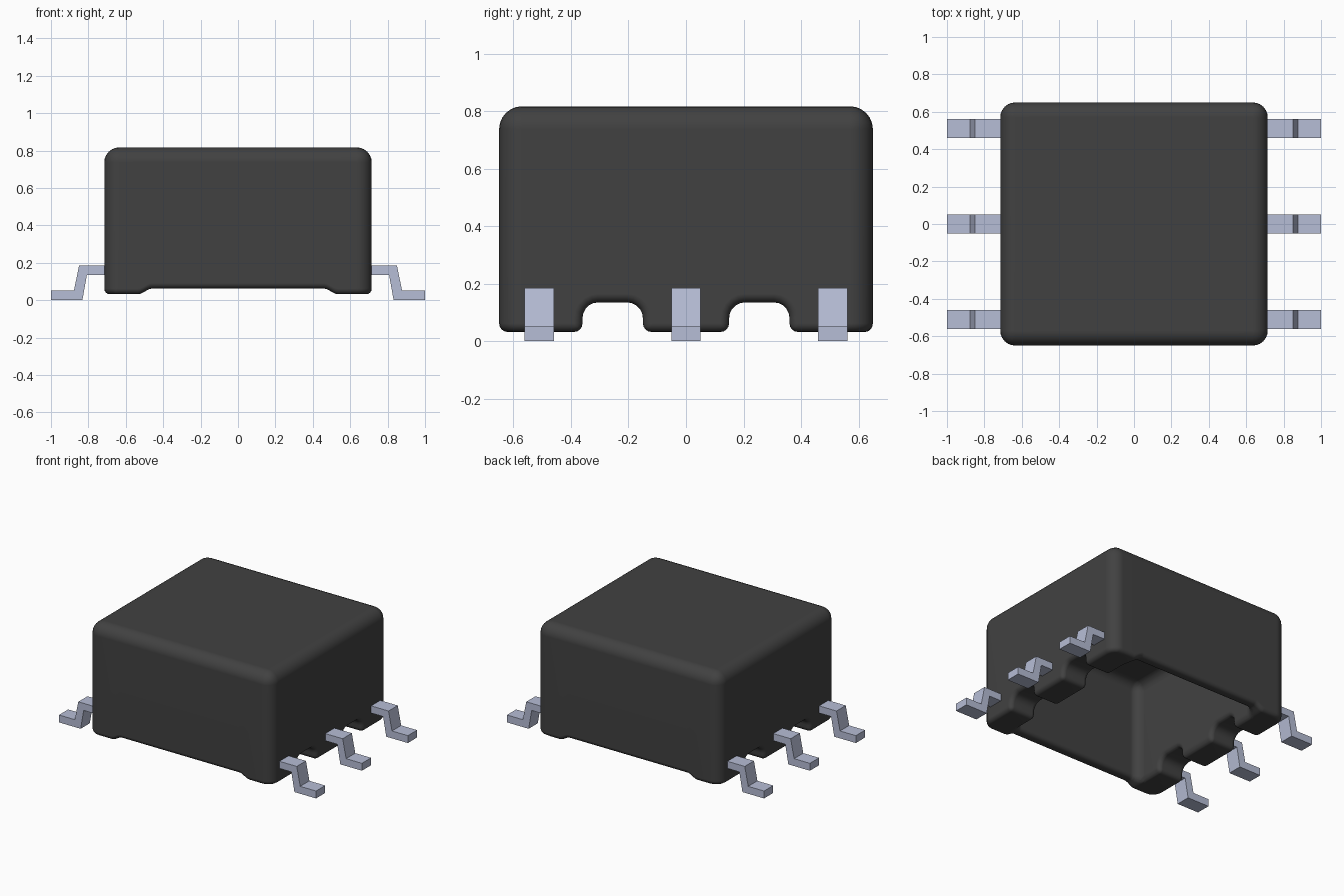
import bpy, bmesh, math
from mathutils import Vector

if "Cube" in bpy.data.objects:
    bpy.data.objects.remove(bpy.data.objects["Cube"], do_unlink=True)


def material(name, rgb, rough):
    m = bpy.data.materials.new(name)
    m.use_nodes = True
    m.diffuse_color = (*rgb, 1)
    bsdf = m.node_tree.nodes["Principled BSDF"]
    bsdf.inputs["Base Color"].default_value = (*rgb, 1)
    bsdf.inputs["Roughness"].default_value = rough
    return m


BLACK = material("black plastic", (0.053, 0.053, 0.053), 0.6)
TIN = material("tin metal", (0.47, 0.51, 0.67), 0.5)


def make_object(name, bm, mat=None):
    bmesh.ops.recalc_face_normals(bm, faces=bm.faces)
    mesh = bpy.data.meshes.new(name)
    bm.to_mesh(mesh)
    bm.free()
    ob = bpy.data.objects.new(name, mesh)
    bpy.context.collection.objects.link(ob)
    if mat:
        mesh.materials.append(mat)
    return ob


def rounded_box(name, half_x, half_y, low, high, radius, mat=None):
    """Box with rounded upright corners and a rounded top."""
    bm = bmesh.new()
    bmesh.ops.create_cube(bm, size=2)
    for v in bm.verts:
        v.co = Vector((v.co.x * half_x, v.co.y * half_y, high if v.co.z > 0 else low))
    middle = (low + high) / 2
    edges = [e for e in bm.edges if max(v.co.z for v in e.verts) > middle]
    bmesh.ops.bevel(bm, geom=edges, offset=radius, segments=6, profile=0.5, affect="EDGES")
    return make_object(name, bm, mat)


def prism(name, outline, axis, start, end, mat=None):
    """Extrude a 2D outline (across, height) along the x or y axis."""
    bm = bmesh.new()
    place = (lambda a, h: (start, a, h)) if axis == "x" else (lambda a, h: (a, start, h))
    face = bm.faces.new([bm.verts.new(place(a, h)) for a, h in outline])
    new = bmesh.ops.extrude_face_region(bm, geom=[face])["geom"]
    shift = Vector((end - start, 0, 0) if axis == "x" else (0, end - start, 0))
    bmesh.ops.translate(bm, vec=shift, verts=[g for g in new if isinstance(g, bmesh.types.BMVert)])
    return make_object(name, bm, mat)


def arch(left, right, top, radius, steps=5):
    """Slot outline with rounded upper corners, open downwards."""
    points = [(left, -0.2)]
    for centre, begin in ((left + radius, math.pi), (right - radius, math.pi / 2)):
        for i in range(steps + 1):
            t = begin - i / steps * math.pi / 2
            points.append((centre + radius * math.cos(t), top - radius + radius * math.sin(t)))
    return points + [(right, -0.2)]


def lift_rim(mesh, inner, outer, rise, steps=6):
    """Raise the lower rim between the corner feet, with a soft ramp."""
    bm = bmesh.new()
    bm.from_mesh(mesh)
    for side in (-1, 1):
        for i in range(steps + 1):
            x = side * (inner + (outer - inner) * i / steps)
            bmesh.ops.bisect_plane(bm, geom=bm.verts[:] + bm.edges[:] + bm.faces[:],
                                   plane_co=(x, 0, 0), plane_no=(1, 0, 0))
    for v in bm.verts:
        if v.co.z < 0.1:
            t = min(max((outer - abs(v.co.x)) / (outer - inner), 0), 1)
            v.co.z += rise * t * t * (3 - 2 * t)
    bm.to_mesh(mesh)
    bm.free()


# Hollow case, open underneath, with slots between the pins
case = rounded_box("case", 0.715, 0.65, 0.032, 0.817, 0.08, BLACK)
cutters = [rounded_box("cavity_cutter", 0.51, 0.57, -0.2, 0.745, 0.06)]
for side in (-1, 1):
    low, high = sorted((side * 0.15, side * 0.36))
    cutters.append(prism("slot_cutter", arch(low, high, 0.135, 0.055), "x", -1, 1))

for cutter in cutters:
    cutter.hide_render = True
    cutter.hide_viewport = True
    mod = case.modifiers.new("cut", "BOOLEAN")
    mod.operation = "DIFFERENCE"
    mod.solver = "EXACT"
    mod.object = cutter

# Soft moulded edges
soft = case.modifiers.new("soft edges", "BEVEL")
soft.width = 0.03
soft.segments = 4
soft.limit_method = "ANGLE"
soft.angle_limit = math.radians(50)
soft.use_clamp_overlap = False

# Bake the modifiers, then drop the cutters
bpy.context.view_layer.update()
baked = bpy.data.meshes.new_from_object(case.evaluated_get(bpy.context.evaluated_depsgraph_get()))
case.modifiers.clear()
case.data = baked
for cutter in cutters:
    bpy.data.objects.remove(cutter, do_unlink=True)
lift_rim(baked, 0.46, 0.535, 0.03)

bpy.ops.object.select_all(action="DESELECT")
case.select_set(True)
bpy.context.view_layer.objects.active = case
bpy.ops.object.shade_smooth_by_angle(angle=math.radians(40))
even = case.modifiers.new("even shading", "WEIGHTED_NORMAL")
even.keep_sharp = True

# Bent pins along both sides
bend = [(0.6, 0.185), (0.85, 0.185), (0.877, 0.052), (1, 0.052),
        (1, 0), (0.832, 0), (0.808, 0.135), (0.6, 0.135)]
for side, word in ((1, "left"), (-1, "right")):
    for y, spot in ((-0.51, "front"), (0, "middle"), (0.51, "back")):
        outline = [(side * x, z) for x, z in bend]
        prism(f"{word}_{spot}_pin", outline, "y", y - 0.051, y + 0.051, TIN)
